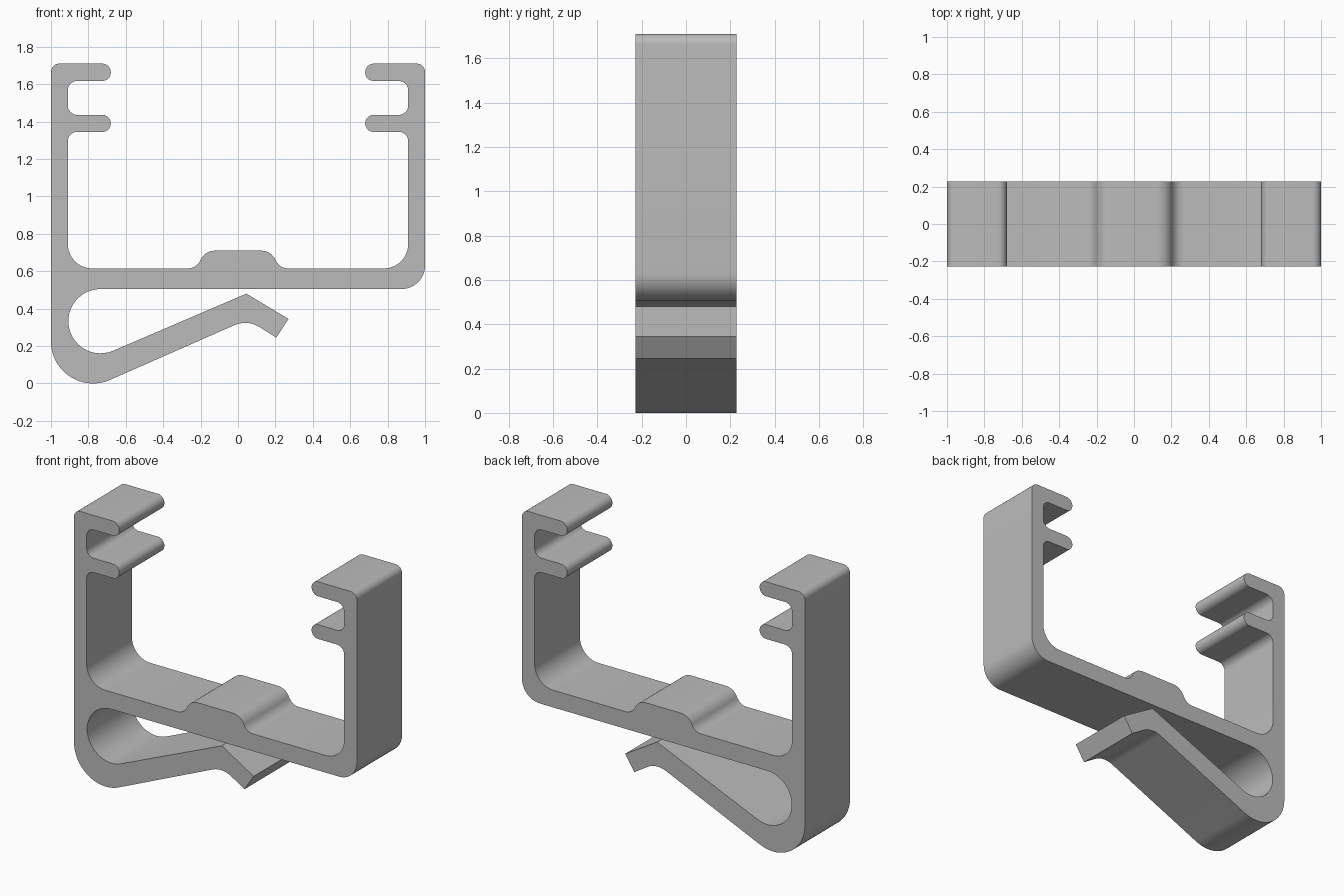
import bpy, bmesh
from math import radians, cos, sin, tan, ceil
from mathutils import Vector

HALF_DEPTH = 0.228

cube = bpy.data.objects.get("Cube")
if cube:
    bpy.data.objects.remove(cube, do_unlink=True)


def arc(cx, cz, r, start, end, steps=24):
    """Points on a circular arc, angles in degrees, as sharp corners."""
    angles = [radians(start + (end - start) * i / steps) for i in range(steps + 1)]
    return [(cx + r * cos(a), cz + r * sin(a), 0) for a in angles]


def rounded(corners):
    """Turn (x, z, radius) corners into an outline with true fillets."""
    out = []
    for i, (x, z, r) in enumerate(corners):
        p = Vector((x, z))
        if r == 0:
            out.append(p)
            continue
        a = (Vector(corners[i - 1][:2]) - p).normalized()
        b = (Vector(corners[(i + 1) % len(corners)][:2]) - p).normalized()
        half = a.angle(b) / 2
        centre = p + (a + b).normalized() * (r / sin(half))
        start = p + a * (r / tan(half)) - centre
        end = p + b * (r / tan(half)) - centre
        sweep = start.angle_signed(end)
        steps = max(4, ceil(abs(sweep) / radians(9)))
        for k in range(steps + 1):
            t = -sweep * k / steps
            out.append(centre + Vector((start.x * cos(t) - start.y * sin(t),
                                        start.x * sin(t) + start.y * cos(t))))
    return out


# Left half of the channel: wall top, two lips, inner wall, raised pad
left = [
    (-1, 1.71, 0.045),
    (-0.68, 1.71, 0.046), (-0.68, 1.617, 0.046),
    (-0.91, 1.617, 0.05), (-0.91, 1.436, 0.05),
    (-0.68, 1.436, 0.045), (-0.68, 1.345, 0.045),
    (-0.91, 1.345, 0.05), (-0.91, 0.615, 0.13),
    (-0.22, 0.615, 0.07), (-0.18, 0.71, 0.085),
]
right = [(-x, z, r) for x, z, r in reversed(left)]

# Floor underside, then the spring arm with its round bend and bent tip
arm = [(1, 0.505, 0.125)]
arm += arc(-0.735, 0.333, 0.172, 90, 293.4)
arm += [(0.045, 0.48, 0), (0.27, 0.345, 0), (0.205, 0.245, 0), (0.05, 0.342, 0.14)]
arm += arc(-0.775, 0.225, 0.225, -66.6, -180)

outline = rounded(left + right + arm)

# Extrude the outline along the depth
bm = bmesh.new()
face = bm.faces.new([bm.verts.new((p.x, -HALF_DEPTH, p.y)) for p in outline])
moved = bmesh.ops.extrude_face_region(bm, geom=[face], use_keep_orig=True)
verts = [g for g in moved["geom"] if isinstance(g, bmesh.types.BMVert)]
bmesh.ops.translate(bm, verts=verts, vec=(0, 2 * HALF_DEPTH, 0))
bmesh.ops.recalc_face_normals(bm, faces=bm.faces)
mesh = bpy.data.meshes.new("clip_bracket")
bm.to_mesh(mesh)
bm.free()

clip = bpy.data.objects.new("clip_bracket", mesh)
bpy.context.collection.objects.link(clip)

# Plain grey finish
grey = bpy.data.materials.new("plain_grey")
grey.use_nodes = True
colour = (0.5, 0.5, 0.5, 1)
grey.diffuse_color = colour
grey.node_tree.nodes["Principled BSDF"].inputs["Base Color"].default_value = colour
mesh.materials.append(grey)

# Smooth bends, sharp rims
bpy.ops.object.select_all(action="DESELECT")
clip.select_set(True)
bpy.context.view_layer.objects.active = clip
bpy.ops.object.shade_smooth_by_angle(angle=radians(25))
